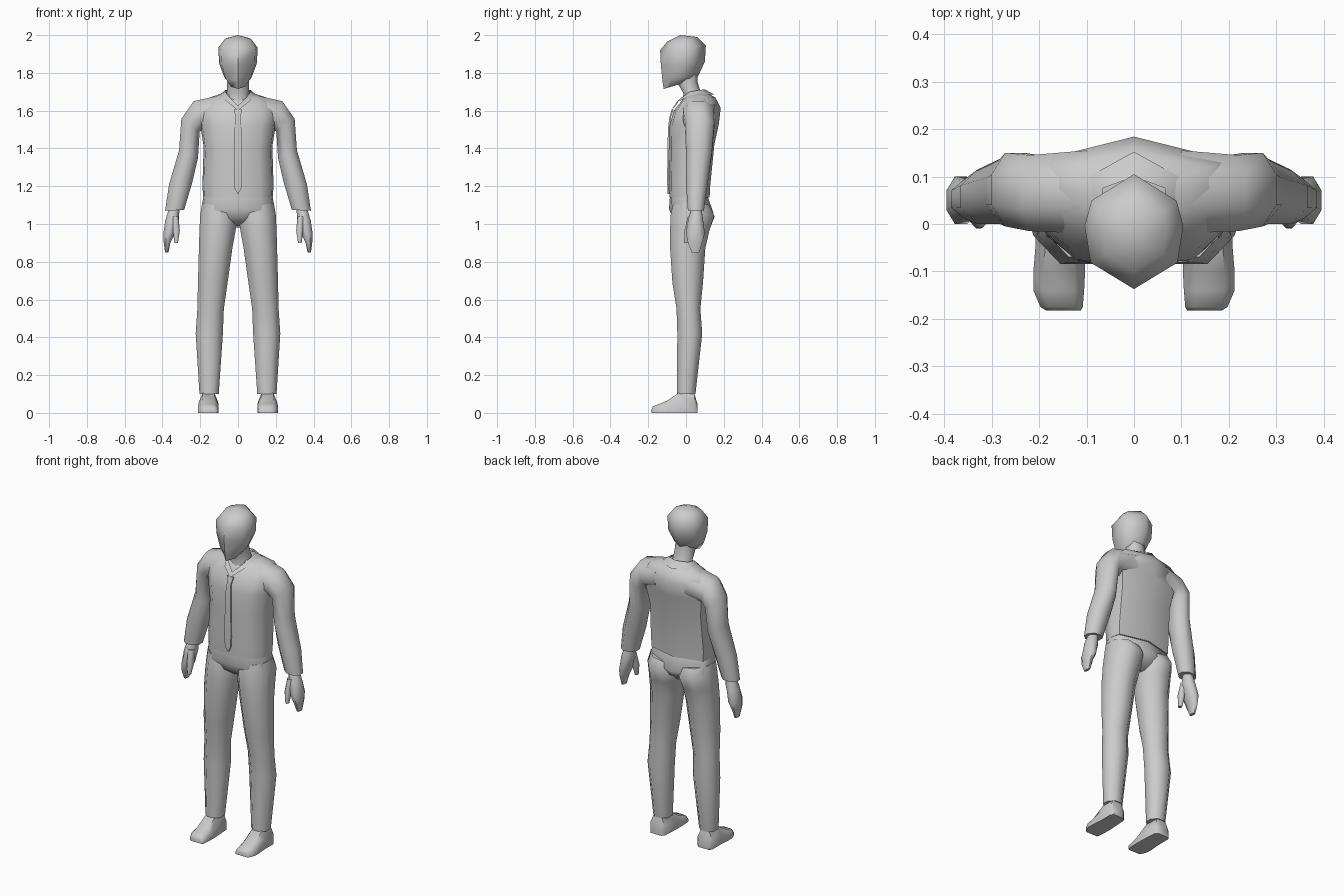
import bpy, bmesh, math

cube = bpy.data.objects.get("Cube")
if cube:
    bpy.data.objects.remove(cube, do_unlink=True)

mat = bpy.data.materials.new("plain grey")
mat.use_nodes = True
GREY = (0.6, 0.6, 0.6, 1)
mat.diffuse_color = GREY
mat.node_tree.nodes["Principled BSDF"].inputs["Base Color"].default_value = GREY


def finish(name, bm, mirror=False, angle=60):
    bmesh.ops.recalc_face_normals(bm, faces=bm.faces)
    me = bpy.data.meshes.new(name)
    bm.to_mesh(me)
    bm.free()
    me.materials.append(mat)
    ob = bpy.data.objects.new(name, me)
    bpy.context.collection.objects.link(ob)
    bpy.ops.object.select_all(action='DESELECT')
    ob.select_set(True)
    bpy.context.view_layer.objects.active = ob
    bpy.ops.object.shade_smooth_by_angle(angle=math.radians(angle))
    if mirror:
        ob.modifiers.new("Mirror", 'MIRROR')
    return ob


def loft(name, rings, mirror=False, tip=None, angle=60):
    """Skin a row of equal rings, cap both ends (the last with a tip point if given)."""
    bm = bmesh.new()
    rows = [[bm.verts.new(p) for p in r] for r in rings]
    n = len(rows[0])
    for a, b in zip(rows, rows[1:]):
        for i in range(n):
            j = (i + 1) % n
            bm.faces.new((a[i], a[j], b[j], b[i]))
    bm.faces.new(rows[0][::-1])
    if tip:
        t = bm.verts.new(tip)
        for i in range(n):
            bm.faces.new((rows[-1][i], rows[-1][(i + 1) % n], t))
    else:
        bm.faces.new(rows[-1])
    return finish(name, bm, mirror, angle)


def body_ring(shape, hw, yf, zf, yb, zb):
    """Symmetric ring from a half outline of (width, depth) fractions, front to back."""
    half = [(hw * u, yf + (yb - yf) * v, zf + (zb - zf) * v) for u, v in shape]
    return half + [(-x, y, z) for x, y, z in half[-2:0:-1]]


def limb_ring(xi, zi, xo, zo, yf, yb):
    """Eight-sided ring spanning an inner point, an outer point and a depth."""
    pts = []
    for k in range(8):
        a = math.pi / 8 + k * math.pi / 4
        c = 0.5 + 0.5 * math.cos(a) / math.cos(math.pi / 8)
        s = 0.5 + 0.5 * math.sin(a) / math.cos(math.pi / 8)
        pts.append((xi + (xo - xi) * c, yf + (yb - yf) * s, zi + (zo - zi) * c))
    return pts


TORSO = [(0, 0), (.62, .05), (.95, .28), (1, .55), (.93, .8), (0, 1)]
HEAD = [(0, 0), (.88, .23), (1, .55), (.86, .77), (0, 1)]
ROUND = [(0, 0), (.7, .1), (1, .45), (.75, .85), (0, 1)]

# Head, with a pointed chin and a flat crown
loft("head", [body_ring(HEAD, *r) for r in (
    (.042, -.118, 1.715, .05, 1.765),
    (.072, -.125, 1.76, .068, 1.79),
    (.1, -.133, 1.84, .1, 1.86),
    (.104, -.137, 1.92, .105, 1.945),
    (.07, -.1, 1.965, .06, 1.99))], tip=(0, -.03, 2.0))

# Neck
loft("neck", [body_ring(ROUND, *r) for r in (
    (.07, -.03, 1.63, .1, 1.66),
    (.06, -.012, 1.69, .08, 1.69),
    (.058, -.045, 1.745, .062, 1.75),
    (.05, -.05, 1.79, .06, 1.81))])

# Shirt body, open-looking hem at the waist
loft("shirt", [body_ring(TORSO, *r) for r in (
    (.185, -.088, 1.14, .125, 1.14),
    (.188, -.09, 1.22, .128, 1.2),
    (.182, -.088, 1.4, .15, 1.42),
    (.2, -.088, 1.52, .174, 1.53),
    (.215, -.065, 1.6, .184, 1.615),
    (.17, -.02, 1.655, .155, 1.67),
    (.085, 0, 1.685, .11, 1.695))])

# Sleeves
loft("sleeve", [limb_ring(*r) for r in (
    (.10, 1.51, .10, 1.68, -.02, .155),
    (.185, 1.50, .235, 1.65, -.015, .145),
    (.203, 1.49, .30, 1.557, -.005, .15),
    (.212, 1.35, .312, 1.39, 0, .137),
    (.242, 1.22, .365, 1.21, 0, .115),
    (.285, 1.075, .386, 1.07, .01, .095))], mirror=True)

# Hands and thumbs
loft("hand", [limb_ring(*r) for r in (
    (.31, 1.09, .362, 1.09, .03, .08),
    (.312, 1.03, .385, 1.02, .012, .09),
    (.335, .95, .395, .95, 0, .1),
    (.358, .90, .393, .90, .01, .085),
    (.368, .85, .386, .85, .03, .07))], mirror=True)
loft("thumb", [limb_ring(*r) for r in (
    (.315, 1.04, .35, 1.04, .01, .05),
    (.308, .965, .345, .965, -.008, .035),
    (.318, .90, .337, .90, -.01, .015))], mirror=True)

# Trouser seat
loft("trouser_seat", [body_ring(TORSO, *r) for r in (
    (.07, -.03, 1.0, .07, .98),
    (.185, -.07, 1.03, .12, 1.02),
    (.196, -.09, 1.08, .145, 1.06),
    (.182, -.085, 1.15, .113, 1.15))])

# Trouser legs
loft("trouser_leg", [limb_ring(*r) for r in (
    (.01, 1.08, .19, 1.11, -.07, .12),
    (.004, 1.03, .2, 1.05, -.082, .15),
    (.012, .97, .204, .97, -.084, .125),
    (.03, .87, .207, .87, -.084, .102),
    (.055, .69, .212, .69, -.072, .09),
    (.075, .55, .215, .55, -.05, .076),
    (.08, .42, .224, .42, -.046, .086),
    (.102, .1, .204, .1, -.048, .05))], mirror=True)


# Shoes, skinned from heel to toe
def shoe_ring(y, x0, x1, top):
    i = (x1 - x0) * .2
    return [(x0, y, 0), (x1, y, 0), (x1, y, top * .55), (x1 - i, y, top),
            (x0 + i, y, top), (x0, y, top * .55)]


loft("shoe", [shoe_ring(*r) for r in (
    (.06, .125, .195, .05), (.045, .11, .207, .1), (-.04, .105, .207, .105),
    (-.1, .103, .212, .065), (-.14, .105, .212, .048),
    (-.175, .108, .197, .035), (-.182, .112, .185, .018))], mirror=True, angle=50)

# Collar: a strip round the neck meeting in a V at the front
outer = [(0, -.078, 1.6), (.055, -.05, 1.645), (.095, .03, 1.68), (.095, .1, 1.685), (0, .152, 1.685)]
inner = [(0, -.055, 1.625), (.04, -.03, 1.665), (.068, .02, 1.7), (.066, .075, 1.71), (0, .1, 1.712)]
bm = bmesh.new()
o = [bm.verts.new(p) for p in outer]
n = [bm.verts.new(p) for p in inner]
for k in range(4):
    bm.faces.new((o[k], o[k + 1], n[k + 1], n[k]))
finish("collar", bm, mirror=True)

# Tie: a thin plate hanging down the chest
tie = [(.022, -.076, 1.605), (.013, -.088, 1.565), (.018, -.096, 1.5),
       (.022, -.1, 1.25), (.018, -.099, 1.19), (.002, -.097, 1.16)]
loft("tie", [[(-w, y, z), (w, y, z), (w, y + .009, z), (-w, y + .009, z)]
             for w, y, z in tie], angle=40)
